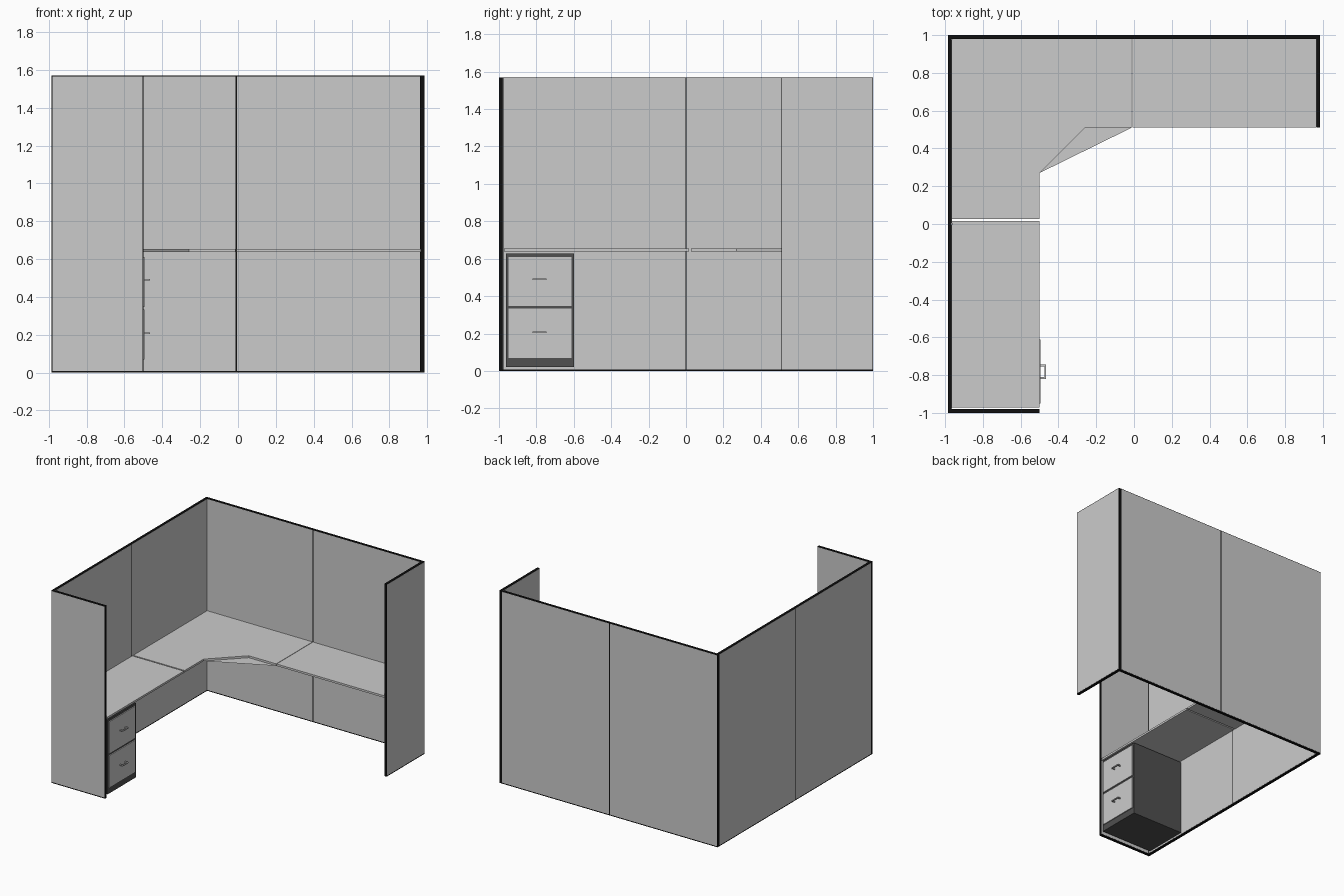
import bpy
import bmesh

if "Cube" in bpy.data.objects:
    bpy.data.objects.remove(bpy.data.objects["Cube"])


def material(name, value):
    m = bpy.data.materials.new(name)
    m.diffuse_color = (value, value, value, 1)
    m.use_nodes = True
    m.node_tree.nodes["Principled BSDF"].inputs["Base Color"].default_value = m.diffuse_color
    return m


BLACK = material("black_trim", 0.005)
DARK = material("dark_metal", 0.08)


def finish(name, bm, mat=None):
    me = bpy.data.meshes.new(name)
    bm.to_mesh(me)
    bm.free()
    ob = bpy.data.objects.new(name, me)
    bpy.context.collection.objects.link(ob)
    if mat:
        me.materials.append(mat)
    return ob


def box(name, x, y, z, mat=None):
    bm = bmesh.new()
    bmesh.ops.create_cube(bm, size=1)
    for v in bm.verts:
        for i, (lo, hi) in enumerate((x, y, z)):
            v.co[i] = lo if v.co[i] < 0 else hi
    return finish(name, bm, mat)


def slab(name, outline, z0, z1):
    bm = bmesh.new()
    face = bm.faces.new([bm.verts.new((x, y, z0)) for x, y in outline])
    up = bmesh.ops.extrude_face_region(bm, geom=[face])["geom"]
    for g in up:
        if isinstance(g, bmesh.types.BMVert):
            g.co.z = z1
    bmesh.ops.recalc_face_normals(bm, faces=bm.faces[:])
    return finish(name, bm)


H, T = 1.57, 0.02          # panel height and thickness
X, Y = 0.985, 1.0          # outer half sizes
TOP = (0.638, 0.654)       # worktop underside and surface


# Partition: black trim frame with a grey skin standing just proud on both sides
def panel(name, x, y):
    box(name + "_trim", x, y, (0, H), BLACK)
    out, edge = 0.001, 0.004

    def fit(r):
        d = -out if r[1] - r[0] < 0.05 else edge
        return (r[0] + d, r[1] - d)
    box(name + "_skin", fit(x), fit(y), (0.008, H - edge))


panel("left_panel_front", (-X, -X + T), (-Y + T, 0))
panel("left_panel_rear", (-X, -X + T), (0, Y - T))
panel("back_panel_left", (-X, -0.01), (Y - T, Y))
panel("back_panel_right", (-0.01, X - T), (Y - T, Y))
panel("front_return_panel", (-X, -0.5), (-Y, -Y + T))
panel("right_return_panel", (X - T, X), (0.51, Y))

# Worktops: two straight runs and a corner piece with a diagonal front
box("left_worktop", (-0.964, -0.5), (-0.972, 0.015), TOP)
box("right_worktop", (-0.008, 0.964), (0.51, 0.979), TOP)
slab("corner_worktop",
     [(-0.964, 0.026), (-0.5, 0.026), (-0.5, 0.27), (-0.26, 0.51),
      (-0.012, 0.51), (-0.012, 0.979), (-0.964, 0.979)], *TOP)

# Underside web filling the inner angle of the corner piece, facing down
bm = bmesh.new()
bm.faces.new([bm.verts.new((x, y, TOP[0]))
              for x, y in ((-0.5, 0.27), (-0.26, 0.51), (-0.012, 0.51))])
finish("corner_underside_web", bm)

# Drawer pedestal
box("pedestal_body", (-0.963, -0.503), (-0.962, -0.6), (0.02, 0.627), DARK)


# Drawer front with a U-shaped pull
def drawer(name, z0, z1, zh):
    box(name + "_front", (-0.503, -0.495), (-0.95, -0.612), (z0, z1))
    for i, y in enumerate((-0.82, -0.755)):
        box(f"{name}_handle_post_{i + 1}", (-0.495, -0.475), (y, y + 0.01),
            (zh - 0.004, zh + 0.004))
    box(name + "_handle_bar", (-0.475, -0.466), (-0.82, -0.745),
        (zh - 0.004, zh + 0.004))


drawer("upper_drawer", 0.348, 0.61, 0.49)
drawer("lower_drawer", 0.07, 0.333, 0.207)
